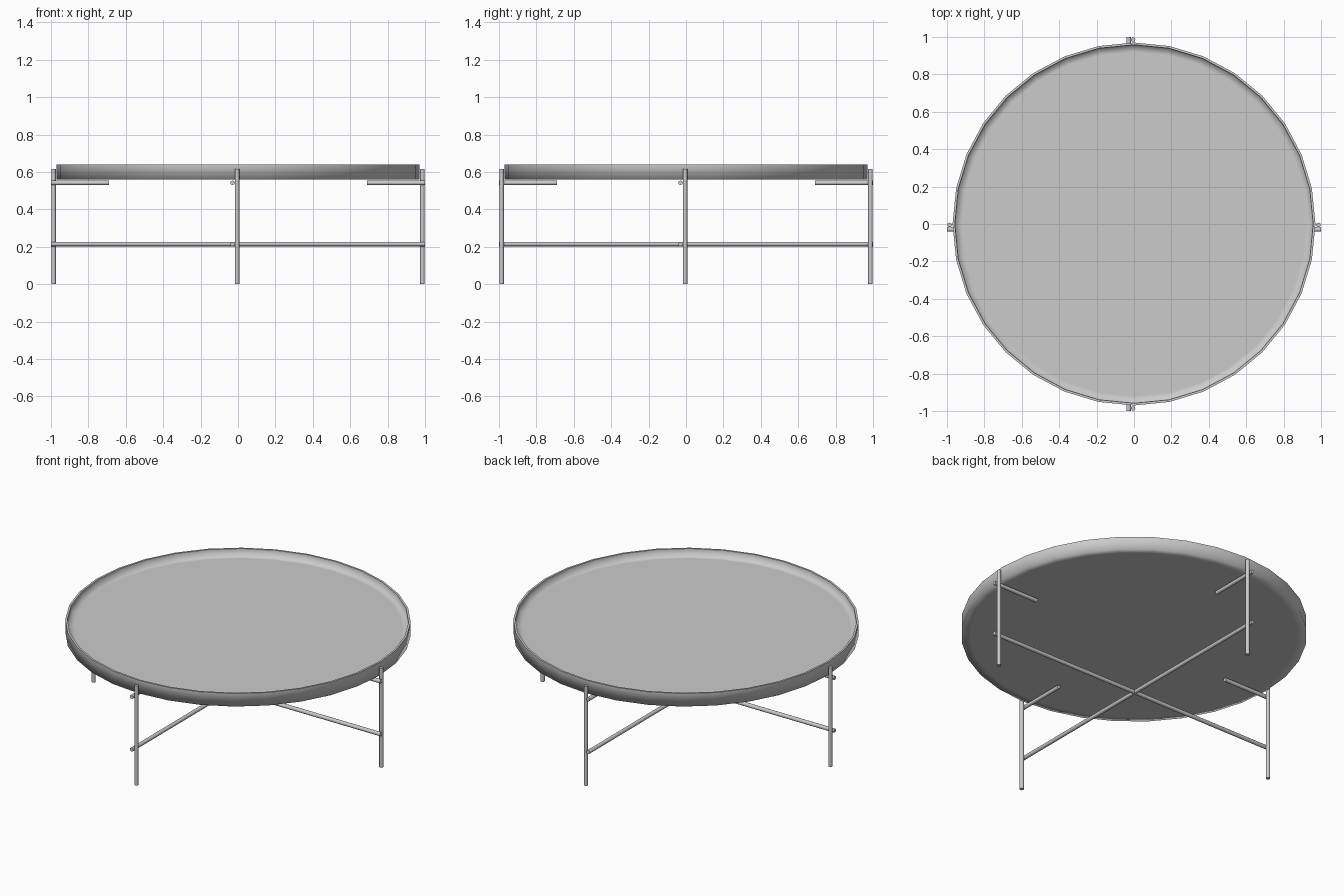
import bpy
import bmesh
import math
from mathutils import Vector, Matrix

cube = bpy.data.objects.get("Cube")
if cube:
    bpy.data.objects.remove(cube, do_unlink=True)

SIDES = 32        # tray facets
TUBE = 0.012      # tube radius
LEG_R = 0.986     # leg distance from the centre
LEG_OFF = -0.005  # sideways offset of the legs
BAR_OFF = -0.029  # bars run alongside the legs

# Single grey metal finish
GREY = (0.6, 0.6, 0.6, 1.0)
metal = bpy.data.materials.new("grey_metal")
metal.use_nodes = True
metal.diffuse_color = GREY
metal.node_tree.nodes["Principled BSDF"].inputs["Base Color"].default_value = GREY


def add_object(name, bm):
    mesh = bpy.data.meshes.new(name)
    bm.to_mesh(mesh)
    bm.free()
    mesh.materials.append(metal)
    obj = bpy.data.objects.new(name, mesh)
    bpy.context.collection.objects.link(obj)
    return obj


def tube(name, start, end):
    """Capped round tube between two points."""
    start, end = Vector(start), Vector(end)
    axis = end - start
    bm = bmesh.new()
    turn = axis.to_track_quat('Z', 'Y').to_matrix().to_4x4()
    bmesh.ops.create_cone(bm, cap_ends=True, segments=12, radius1=TUBE,
                          radius2=TUBE, depth=axis.length,
                          matrix=Matrix.Translation((start + end) / 2) @ turn)
    for face in bm.faces:
        face.smooth = len(face.verts) == 4
    for edge in bm.edges:
        edge.smooth = all(f.smooth for f in edge.link_faces)
    return add_object(name, bm)


# Round tray: profile spun about z, soft bottom corners and a crisp rim
profile = [(0, 0.56), (0.92, 0.56), (0.97, 0.56), (0.97, 0.64),
           (0.958, 0.64), (0.955, 0.597), (0.92, 0.597), (0, 0.597)]
bm = bmesh.new()
points = [bm.verts.new((r, 0, z)) for r, z in profile]
lines = [bm.edges.new(pair) for pair in zip(points, points[1:])]
bmesh.ops.spin(bm, geom=points + lines, cent=(0, 0, 0), axis=(0, 0, 1),
               angle=math.tau, steps=SIDES)
bmesh.ops.remove_doubles(bm, verts=bm.verts, dist=0.0005)
bmesh.ops.recalc_face_normals(bm, faces=bm.faces)
for face in bm.faces:
    face.smooth = True
for edge in bm.edges:
    if all(v.co.z > 0.63 for v in edge.verts):
        edge.smooth = False
add_object("tray", bm)

# Four legs, each with a short support under the tray
for side, sign in (("right", -1), ("left", 1)):
    tube(side + "_leg", (sign * LEG_R, LEG_OFF, 0), (sign * LEG_R, LEG_OFF, 0.615))
    tube(side + "_tray_support", (sign, BAR_OFF, 0.542), (sign * 0.69, BAR_OFF, 0.542))
for side, sign in (("front", -1), ("back", 1)):
    tube(side + "_leg", (LEG_OFF, sign * LEG_R, 0), (LEG_OFF, sign * LEG_R, 0.615))
    tube(side + "_tray_support", (BAR_OFF, sign, 0.542), (BAR_OFF, sign * 0.69, 0.542))

# Crossing stretchers that tie opposite legs together
tube("side_to_side_stretcher", (-1, BAR_OFF, 0.215), (1, BAR_OFF, 0.215))
tube("front_to_back_stretcher", (BAR_OFF, -1, 0.215), (BAR_OFF, 1, 0.215))
